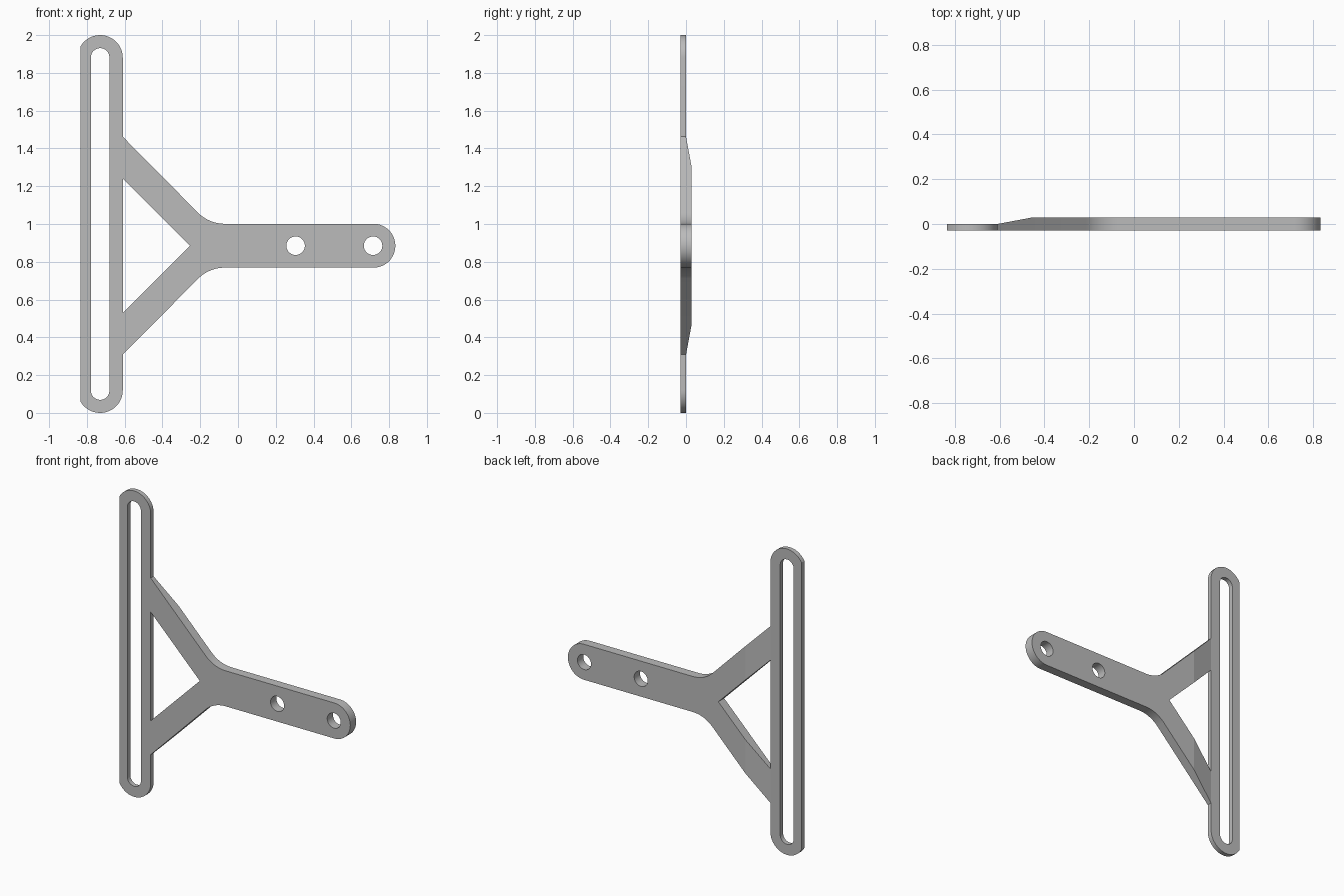
import bpy, bmesh
from math import sin, cos, radians, acos, degrees

cube = bpy.data.objects.get("Cube")
if cube:
    bpy.data.objects.remove(cube)

FRONT, BAR_BACK, ARM_BACK = -0.03, 0.0, 0.03
BAR_X, BAR_R, BAR_LEFT, BAR_RIGHT = -0.73, 0.12, -0.835, -0.61
MID_Z, ARM_R, TIP_X = 0.885, 0.116, 0.717
TAPER_END = -0.45


def arc(cx, cz, r, a0, a1, steps=24):
    """Points on an arc in the x-z plane, angles in degrees."""
    angles = [radians(a0 + (a1 - a0) * i / steps) for i in range(steps + 1)]
    return [(cx + r * cos(a), cz + r * sin(a)) for a in angles]


def mirrored(points):
    """Continue a profile with its reflection below the centre line."""
    return points + [(x, 2 * MID_Z - z) for x, z in reversed(points)]


def circle(cx, cz, r):
    return arc(cx, cz, r, 0, 360, 48)[:-1]


# The bar is slightly taller above the centre line than below it
bar_top, bar_bottom = 2 - BAR_R, BAR_R
left_angle = degrees(acos((BAR_LEFT - BAR_X) / BAR_R))
right_angle = degrees(acos((BAR_RIGHT - BAR_X) / BAR_R))

# Outer edge: bar top, upper brace, fillet, rounded arm tip, then back below
arm = arc(-0.07, MID_Z + ARM_R + 0.2, 0.2, 225, 270, 10) + arc(TIP_X, MID_Z, ARM_R, 90, 0, 16)
arm_edge = mirrored([(BAR_RIGHT, 1.462)] + arm[:-1])
tip = [(TIP_X + ARM_R, MID_Z)]
half = len(arm_edge) // 2
outer = (arc(BAR_X, bar_top, BAR_R, left_angle, right_angle)
         + arm_edge[:half] + tip + arm_edge[half:]
         + arc(BAR_X, bar_bottom, BAR_R, -right_angle, -left_angle))

# Openings: long slot, triangle between the braces, two bolt holes
slot = arc(BAR_X, 1.882, 0.049, 0, 180) + arc(BAR_X, 0.118, 0.049, 180, 360)
triangle = [(BAR_RIGHT, 1.24), (-0.255, MID_Z), (BAR_RIGHT, 0.53)]
loops = [outer, slot, triangle, circle(0.305, MID_Z, 0.049), circle(0.715, MID_Z, 0.049)]

# Fill the flat front face
bm = bmesh.new()
for loop in loops:
    verts = [bm.verts.new((x, FRONT, z)) for x, z in loop]
    for a, b in zip(verts, verts[1:] + verts[:1]):
        bm.edges.new((a, b))
bmesh.ops.triangle_fill(bm, use_beauty=True, edges=bm.edges[:], normal=(0, -1, 0))

# Cut along the two ends of the taper so the back can bend there
for x in (BAR_RIGHT, TAPER_END):
    bmesh.ops.bisect_plane(bm, geom=bm.verts[:] + bm.edges[:] + bm.faces[:], dist=1e-5,
                           plane_co=(x, 0, 0), plane_no=(1, 0, 0))

# Thicken: thin bar, tapering braces, thick arm
result = bmesh.ops.extrude_face_region(bm, geom=bm.faces[:], use_keep_orig=True)
for item in result["geom"]:
    if isinstance(item, bmesh.types.BMVert):
        t = (item.co.x - BAR_RIGHT) / (TAPER_END - BAR_RIGHT)
        item.co.y = BAR_BACK + (ARM_BACK - BAR_BACK) * min(max(t, 0), 1)
bmesh.ops.recalc_face_normals(bm, faces=bm.faces[:])

mesh = bpy.data.meshes.new("slotted_bracket")
bm.to_mesh(mesh)
bm.free()
bracket = bpy.data.objects.new("slotted_bracket", mesh)
bpy.context.collection.objects.link(bracket)

# Plain grey finish
grey = bpy.data.materials.new("plain_grey")
grey.use_nodes = True
colour = (0.5, 0.5, 0.5, 1)
grey.diffuse_color = colour
grey.node_tree.nodes["Principled BSDF"].inputs["Base Color"].default_value = colour
mesh.materials.append(grey)

bpy.context.view_layer.objects.active = bracket
bracket.select_set(True)
bpy.ops.object.shade_smooth_by_angle(angle=radians(9))
